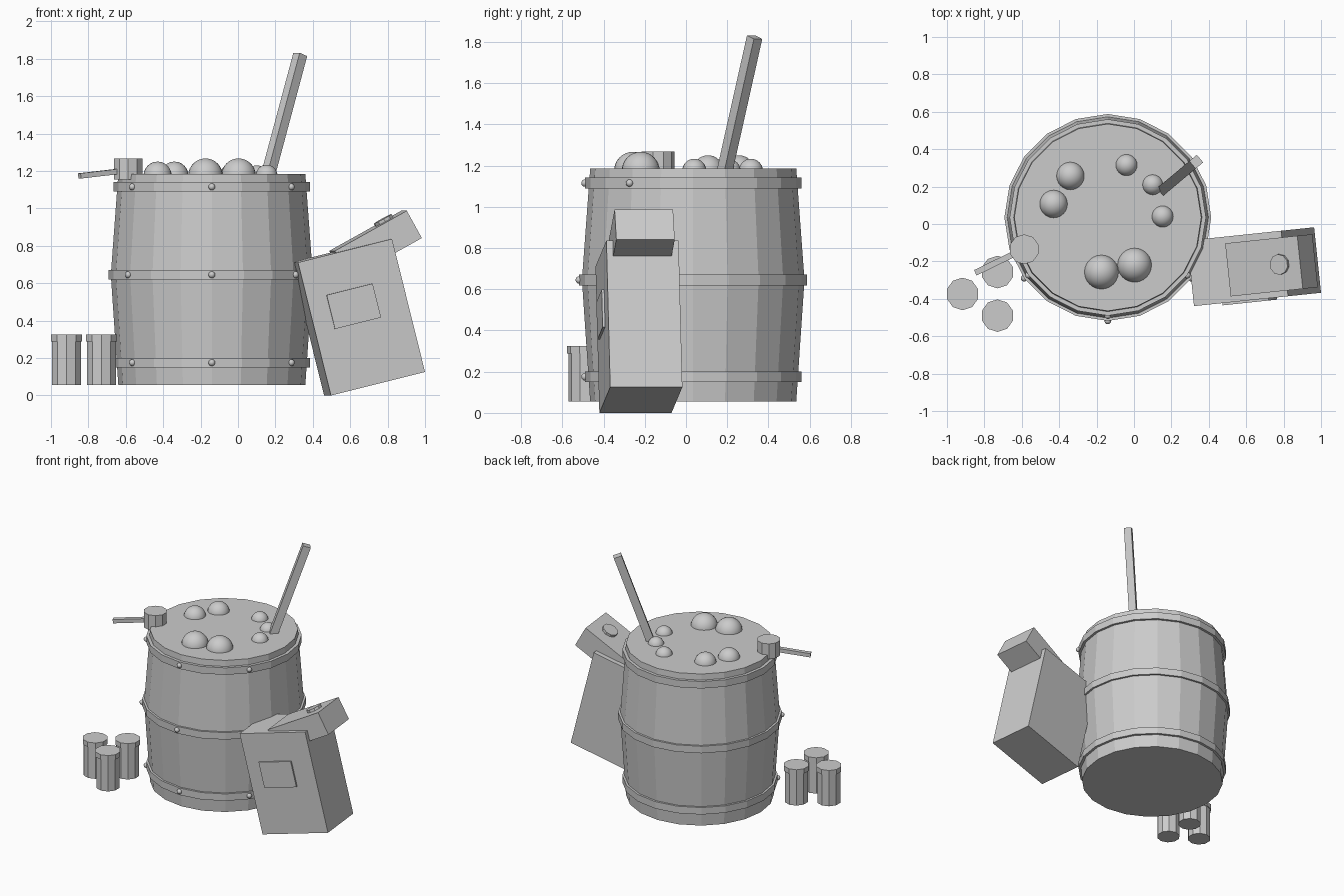
import bpy, bmesh, math
from math import sin, cos, pi, radians
from mathutils import Matrix, Vector

cube = bpy.data.objects.get("Cube")
if cube:
    bpy.data.objects.remove(cube)

# Single clay grey material
grey = bpy.data.materials.new("plain_grey")
grey.use_nodes = True
grey.diffuse_color = (0.6, 0.6, 0.6, 1)
grey.node_tree.nodes["Principled BSDF"].inputs["Base Color"].default_value = (0.6, 0.6, 0.6, 1)


def finish(name, bm, matrix, smooth=False):
    """Turn a bmesh into a placed object."""
    bmesh.ops.recalc_face_normals(bm, faces=bm.faces)
    for f in bm.faces:
        f.smooth = smooth
    mesh = bpy.data.meshes.new(name)
    bm.to_mesh(mesh)
    bm.free()
    mesh.materials.append(grey)
    obj = bpy.data.objects.new(name, mesh)
    obj.matrix_world = matrix
    bpy.context.collection.objects.link(obj)
    return obj


def at(x, y, z, yaw=0, lean=0):
    """Position, turned about z by yaw and leaned about the local y axis."""
    return (Matrix.Translation((x, y, z)) @ Matrix.Rotation(radians(yaw), 4, 'Z')
            @ Matrix.Rotation(radians(lean), 4, 'Y'))


def box(name, size, matrix):
    bm = bmesh.new()
    bmesh.ops.create_cube(bm, size=1)
    bmesh.ops.scale(bm, vec=size, verts=bm.verts)
    return finish(name, bm, matrix)


def lathe(name, profile, sides, matrix):
    """Closed solid of revolution from (radius, height) points."""
    bm = bmesh.new()
    rings = []
    for r, z in profile:
        angles = [2 * pi * i / sides for i in range(sides)]
        rings.append([bm.verts.new((r * sin(a), r * cos(a), z)) for a in angles])
    for low, high in zip(rings, rings[1:]):
        for i in range(sides):
            j = (i + 1) % sides
            bm.faces.new((low[i], low[j], high[j], high[i]))
    bm.faces.new(rings[0])
    bm.faces.new(rings[-1])
    return finish(name, bm, matrix)


def ball(name, radius, pos, u=24, v=16):
    bm = bmesh.new()
    bmesh.ops.create_uvsphere(bm, u_segments=u, v_segments=v, radius=radius)
    return finish(name, bm, Matrix.Translation(pos), smooth=True)


# Barrel with three hoops
BX, BY = -0.14, 0.035
barrel_at = at(BX, BY, 0)
lathe("barrel", [(0.5, 0.055), (0.54, 0.645), (0.5, 1.185)], 20, barrel_at)
hoops = {"lower": (0.175, 0.525), "middle": (0.645, 0.553), "upper": (1.115, 0.525)}
for label, (z, r) in hoops.items():
    lathe(label + "_hoop", [(r, z - 0.026), (r, z + 0.026)], 20, barrel_at)
    # Rivets along the front half of each hoop
    for side, angle in (("right", -144), ("front", -90), ("left", -36)):
        a = radians(angle)
        ball(f"{label}_{side}_rivet", 0.018,
             (BX + r * cos(a), BY + r * sin(a), z), 12, 8)

# Bubbles on the barrel top
bubbles = [(-0.34, 0.257, 0.075), (-0.43, 0.107, 0.075), (-0.04, 0.315, 0.058),
           (0.1, 0.21, 0.055), (0.153, 0.04, 0.058),
           (-0.174, -0.257, 0.092), (0.003, -0.22, 0.092)]
for i, (x, y, r) in enumerate(bubbles):
    ball(f"bubble_{i + 1}", r, (x, y, 1.175))

# Stirring stick
foot, tip = Vector((0.15, 0.18, 1.14)), Vector((0.333, 0.333, 1.823))
d = tip - foot
yaw = math.degrees(math.atan2(d.y, d.x))
lean = math.degrees(math.atan2(d.xy.length, d.z))
box("stirring_stick", (0.055, 0.053, d.length), at(*(foot + tip) / 2, yaw, lean))

# Ladle resting on the barrel edge
lathe("ladle_cup", [(0.08, 1.155), (0.08, 1.268)], 10, at(-0.587, -0.135, 0))
box("ladle_handle", (0.24, 0.032, 0.028), at(-0.74, -0.208, 1.186, 26, -6))

# Three lidded cans on the ground
cans = [(-0.917, -0.374), (-0.73, -0.257), (-0.73, -0.49)]
for i, (x, y) in enumerate(cans):
    lathe(f"can_body_{i + 1}", [(0.081, 0.055), (0.081, 0.29)], 10, at(x, y, 0))
    lathe(f"can_lid_{i + 1}", [(0.087, 0.288), (0.087, 0.325)], 10, at(x, y, 0))

# Leaning crate with a front plate
crate = at(0.73, -0.219, 0.063, 6, -14)
box("crate", (0.521, 0.352, 0.733), crate @ at(0, 0, 0.366))
box("crate_plate", (0.255, 0.02, 0.187), crate @ at(-0.027, -0.178, 0.433))

# Tilted block sunk in the crate top, with a round knob
block = at(0.695, -0.225, 0.88, 6, -29)
box("crate_block", (0.443, 0.285, 0.167), block @ at(0, 0, -0.0835))
lathe("block_knob", [(0.055, -0.02), (0.055, 0.018)], 10, block @ at(0.1, 0, 0))
